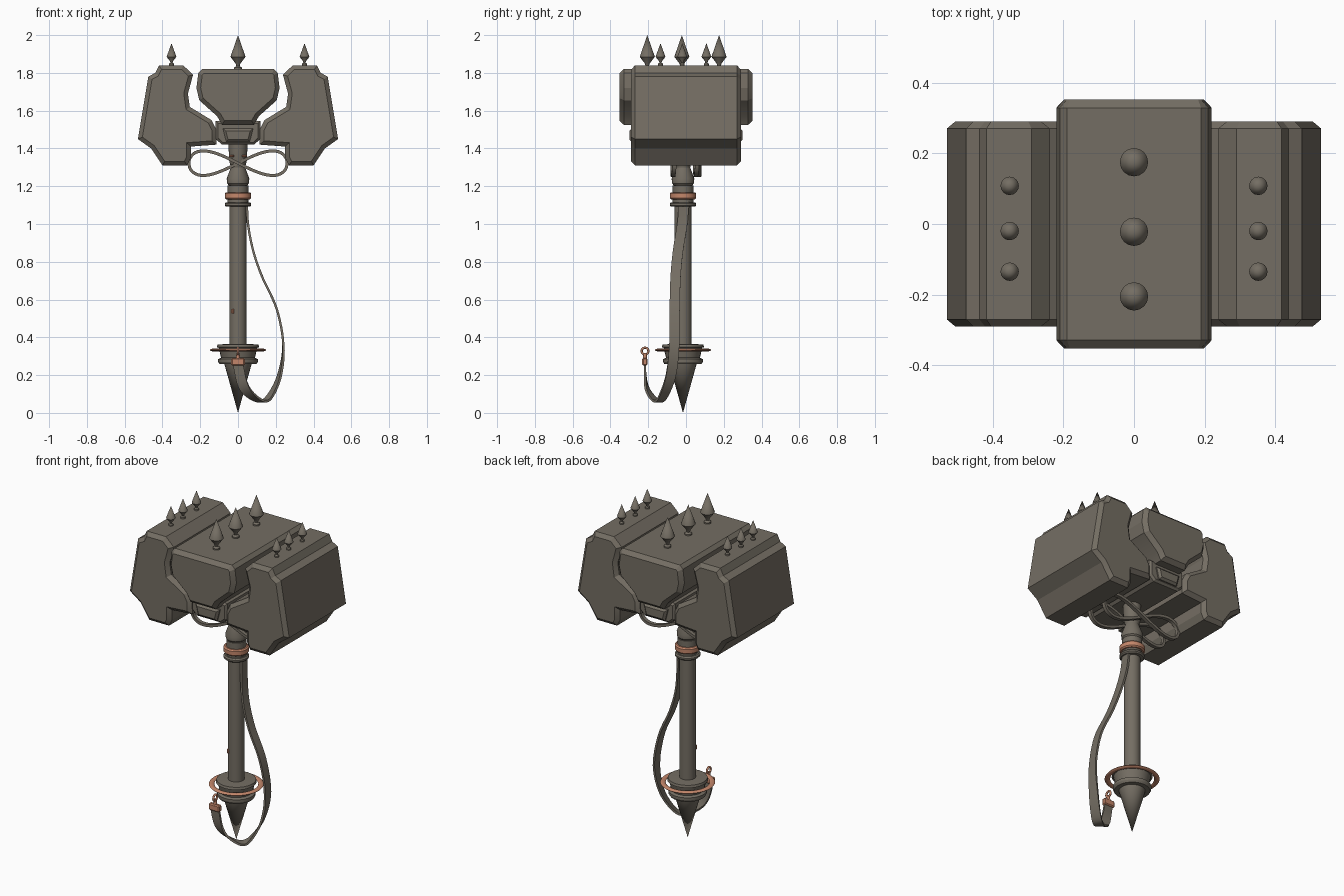
import bpy, bmesh, math
from mathutils import Vector

if "Cube" in bpy.data.objects:
    bpy.data.objects.remove(bpy.data.objects["Cube"])

AY = -0.016  # y of the shaft axis


def material(name, rgb):
    m = bpy.data.materials.new(name)
    m.diffuse_color = (*rgb, 1)
    m.use_nodes = True
    m.node_tree.nodes["Principled BSDF"].inputs["Base Color"].default_value = m.diffuse_color
    return m


IRON = material("dark_iron", (0.175, 0.155, 0.125))
COPPER = material("copper", (0.55, 0.24, 0.145))


def finish(name, bm, mat, angle=30):
    bmesh.ops.recalc_face_normals(bm, faces=bm.faces)
    me = bpy.data.meshes.new(name)
    bm.to_mesh(me)
    bm.free()
    me.materials.append(mat)
    ob = bpy.data.objects.new(name, me)
    bpy.context.collection.objects.link(ob)
    bpy.ops.object.select_all(action='DESELECT')
    ob.select_set(True)
    bpy.context.view_layer.objects.active = ob
    bpy.ops.object.shade_smooth_by_angle(angle=math.radians(angle))
    return ob


def skin(name, rings, mat, closed=False, angle=30):
    """Join rings of points with quads; cap the ends unless closed."""
    bm = bmesh.new()
    vs = [[bm.verts.new(p) for p in r] for r in rings]
    n = len(vs[0])
    for i in range(len(vs) if closed else len(vs) - 1):
        a, b = vs[i], vs[(i + 1) % len(vs)]
        for j in range(n):
            k = (j + 1) % n
            bm.faces.new((a[j], a[k], b[k], b[j]))
    if not closed:
        bm.faces.new(vs[0])
        bm.faces.new(vs[-1])
    bmesh.ops.remove_doubles(bm, verts=bm.verts, dist=1e-5)
    return finish(name, bm, mat, angle)


def offset(pts, d):
    """Inset a clockwise outline by d with mitred corners."""
    out = []
    for i, p in enumerate(pts):
        p = Vector(p)
        e1 = (p - Vector(pts[i - 1])).normalized()
        e2 = (Vector(pts[(i + 1) % len(pts)]) - p).normalized()
        n1, n2 = Vector((e1.y, -e1.x)), Vector((e2.y, -e2.x))
        out.append(p + (n1 + n2) * d / (1 + n1.dot(n2)))
    return out


def prism(name, pts, half, inset, depth, mirror=1):
    """Front-view outline (clockwise) pushed through y with chamfered ends."""
    small = offset(pts, inset)
    rings = [(small, -half), (pts, -half + depth), (pts, half - depth), (small, half)]
    return skin(name, [[(mirror * p[0], y, p[1]) for p in r] for r, y in rings], mat=IRON, angle=20)


def lathe(name, prof, mat, x=0, y=AY, z=0, n=24):
    rings = [[(x + r * math.cos(2 * math.pi * i / n), y + r * math.sin(2 * math.pi * i / n), z + h)
              for i in range(n)] for r, h in prof]
    return skin(name, rings, mat)


def sym(half):
    """Right half outline from top to bottom, mirrored into a clockwise loop."""
    return half + [(-x, z) for x, z in reversed(half)]


# Side hammer blocks
block = [(0.29, 1.84), (0.418, 1.84), (0.438, 1.80), (0.475, 1.78), (0.53, 1.45), (0.46, 1.40),
         (0.40, 1.31), (0.27, 1.31), (0.25, 1.35), (0.25, 1.41), (0.115, 1.42), (0.115, 1.50),
         (0.14, 1.55), (0.255, 1.62), (0.265, 1.69), (0.238, 1.79)]
for s, side in ((1, "right"), (-1, "left")):
    prism("hammer_block_" + side, block, 0.29, 0.022, 0.02, s)

# Centre block, its lower connector and the raised panel on it
prism("centre_block", sym([(0.19, 1.82), (0.21, 1.80), (0.22, 1.72), (0.205, 1.655),
                           (0.11, 1.57), (0.085, 1.525)]), 0.353, 0.022, 0.024)
prism("connector", sym([(0.118, 1.545), (0.118, 1.45), (0.085, 1.42)]), 0.28, 0.012, 0.012)
prism("connector_panel", sym([(0.08, 1.505), (0.062, 1.435)]), 0.30, 0.012, 0.012)

# Spikes on top
spike = [(0.02, -0.02), (0.02, 0.008), (0.009, 0.016), (0.013, 0.03), (0.04, 0.065), (0, 0.18)]
for i, y in enumerate((0.175, -0.022, -0.205)):
    lathe(f"centre_spike_{i}", spike, IRON, 0, y, 1.82, 16)
small = [(0.013, -0.02), (0.013, 0.008), (0.006, 0.014), (0.008, 0.022), (0.026, 0.045), (0, 0.117)]
for i, y in enumerate((0.108, -0.02, -0.135)):
    for x in (-0.352, 0.352):
        lathe(f"side_spike_{i}", small, IRON, x, y, 1.84, 16)

# Shaft with flared neck, collars
lathe("shaft", [(0.045, 0.3), (0.045, 1.20), (0.058, 1.215), (0.06, 1.24), (0.038, 1.30),
                (0.048, 1.34), (0.05, 1.43)], IRON)


def collar(name, r, z0, z1, mat):
    b = 0.007
    lathe(name, [(0.04, z0), (r - b, z0), (r, z0 + b), (r, z1 - b), (r - b, z1), (0.04, z1)], mat)


collar("copper_collar", 0.07, 1.13, 1.168, COPPER)
collar("lower_collar", 0.07, 1.092, 1.115, IRON)
lathe("collar_core", [(0.055, 1.10), (0.055, 1.205)], IRON)

# Pommel with pointed end
lathe("pommel", [(0, 0), (0.072, 0.258), (0.098, 0.258), (0.105, 0.27), (0.105, 0.285), (0.09, 0.292),
                 (0.102, 0.345), (0.112, 0.348), (0.108, 0.362), (0.05, 0.365)], IRON)


def hoop(name, c, major, a, b, axis, mat, n=40):
    """Ring about z or x, tube half-sizes a (radial) and b (axial)."""
    rings = []
    for i in range(n):
        t = 2 * math.pi * i / n
        ring = []
        for j in range(8):
            u = 2 * math.pi * j / 8
            r, h = major + a * math.cos(u), b * math.sin(u)
            p = (r * math.cos(t), r * math.sin(t), h)
            if axis == 'x':
                p = (p[2], p[0], p[1])
            ring.append(Vector(c) + Vector(p))
        rings.append(ring)
    return skin(name, rings, mat, True, 60)


# Copper ring, link and clasp
hoop("pommel_ring", (0, AY, 0.333), 0.135, 0.015, 0.007, 'z', COPPER)
hoop("clasp_link", (0, -0.217, 0.327), 0.018, 0.006, 0.006, 'x', COPPER, 20)
bm = bmesh.new()
bmesh.ops.create_cube(bm, size=1)
for v in bm.verts:
    v.co = Vector((v.co.x * 0.072, v.co.y * 0.028, v.co.z * 0.04)) + Vector((0, -0.218, 0.27))
bmesh.ops.bevel(bm, geom=bm.edges[:], offset=0.006, segments=1, affect='EDGES')
finish("clasp", bm, COPPER)
lathe("clasp_post", [(0.012, 0.28), (0.008, 0.318)], COPPER, 0, -0.217, 0, 12)


def catmull(p, i, t):
    a, b, c, d = (p[max(0, min(len(p) - 1, i + k))] for k in (-1, 0, 1, 2))
    return 0.5 * (2 * b + (c - a) * t + (2 * a - 5 * b + 4 * c - d) * t * t + (3 * b - a - 3 * c + d) * t ** 3)


# Hanging strap: a flat band that twists towards the clasp
path = [Vector(p) for p in ((0.047, -0.01, 1.12), (0.053, -0.02, 1.0), (0.08, -0.042, 0.86),
        (0.128, -0.055, 0.72), (0.205, -0.06, 0.55), (0.24, -0.062, 0.36), (0.22, -0.08, 0.2),
        (0.17, -0.12, 0.09), (0.125, -0.15, 0.062), (0.06, -0.19, 0.1), (0.022, -0.212, 0.16),
        (0, -0.218, 0.26))]
steps = 6
line = [catmull(path, i, k / steps) for i in range(len(path) - 1) for k in range(steps)] + [path[-1]]
rings = []
for i, p in enumerate(line):
    tan = (line[min(i + 1, len(line) - 1)] - line[max(i - 1, 0)]).normalized()
    f = max(0, min(1, (i - 5.0 * steps) / (5.5 * steps))) * math.pi / 2
    w = Vector((-math.sin(f), math.cos(f), 0))
    w = (w - tan * w.dot(tan)).normalized()
    n = w.cross(tan) * 0.006
    w = w * 0.027
    rings.append([p + w + n, p - w + n, p - w - n, p + w - n])
skin("strap", rings, IRON)

# Looping bands under the head, front and back
for tag, y in (("front", -0.06), ("back", 0.06)):
    rings = []
    for i in range(72):
        t = 2 * math.pi * i / 72
        c = Vector((0.26 * math.sin(t), y, 1.322 + 0.065 * math.sin(2 * t)))
        d = Vector((0.26 * math.cos(t), 0, 0.13 * math.cos(2 * t))).normalized()
        c.y += 0.012 * math.cos(t)
        n = Vector((-d.z, 0, d.x)) * 0.008
        w = Vector((0, 0.011, 0))
        rings.append([c + n + w, c - n + w, c - n - w, c + n - w])
    skin("looped_band_" + tag, rings, IRON, True)

# Small copper rivets
rivet = [(0.012, -0.006), (0.014, 0), (0.012, 0.006)]
for x in (-0.035, 0.035):
    lathe("neck_rivet", rivet, COPPER, x, -0.065, 1.36, 12)
lathe("shaft_rivet", [(0.007, -0.012), (0.009, 0), (0.007, 0.012)], COPPER, -0.028, -0.051, 0.537, 10)
